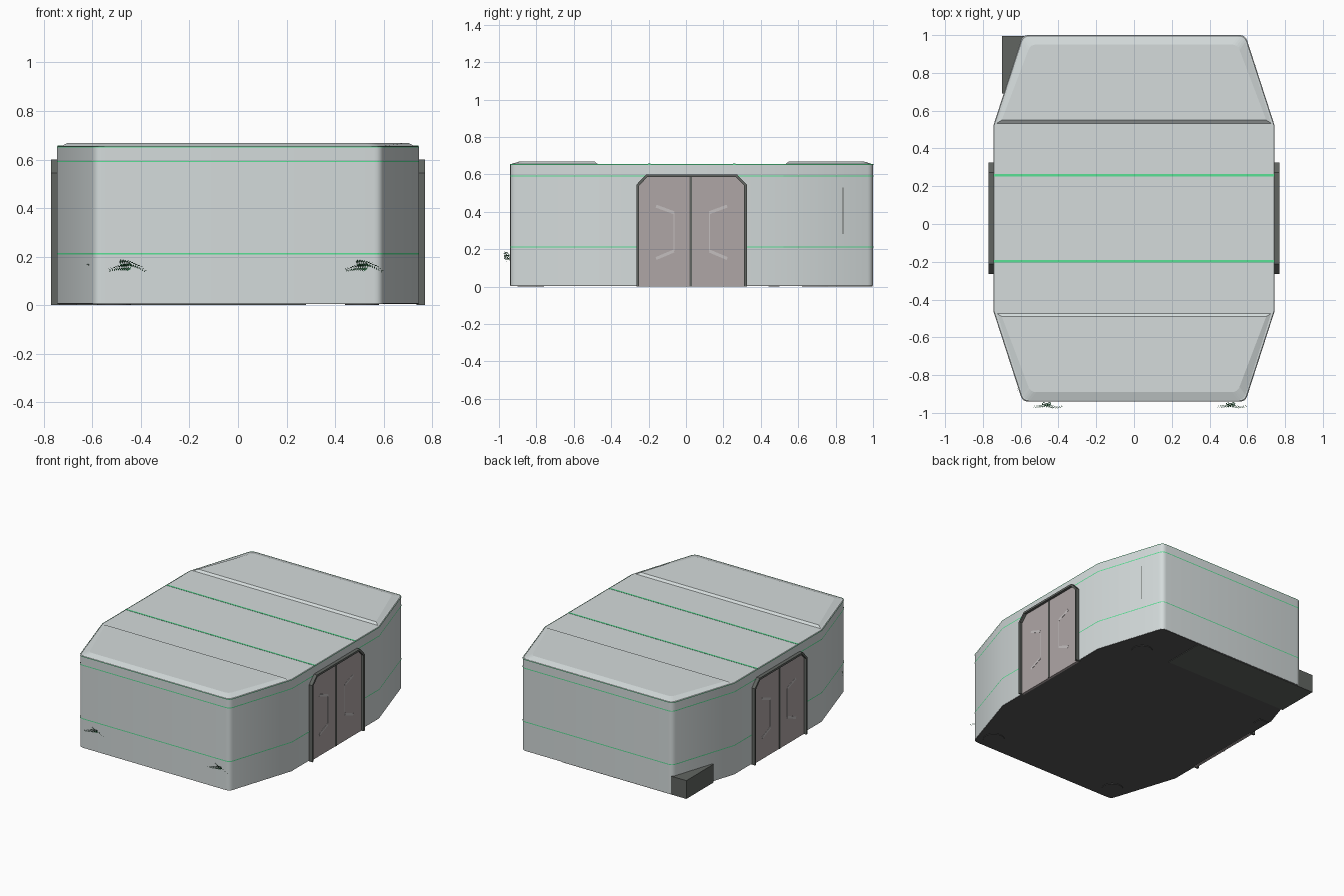
import bpy, bmesh
from mathutils import Vector

if "Cube" in bpy.data.objects:
    bpy.data.objects.remove(bpy.data.objects["Cube"])

YC = 0.03  # hull centre in y


def mat(name, c):
    m = bpy.data.materials.new(name)
    m.diffuse_color = (*c, 1)
    m.use_nodes = True
    m.node_tree.nodes["Principled BSDF"].inputs["Base Color"].default_value = m.diffuse_color
    return m


HULL = mat("pale_shell", (0.66, 0.71, 0.71))
DARK = mat("dark_metal", (0.09, 0.09, 0.09))
FRAME = mat("frame_grey", (0.12, 0.13, 0.12))
DOOR = mat("door_tint", (0.43, 0.38, 0.38))
TRIM = mat("door_trim", (0.55, 0.52, 0.52))
GREEN = mat("green_light", (0.1, 0.75, 0.3))
LEAF = mat("leaf_green", (0.03, 0.2, 0.07))


def finish(bm, name, m, smooth=False):
    bmesh.ops.recalc_face_normals(bm, faces=bm.faces)
    me = bpy.data.meshes.new(name)
    bm.to_mesh(me)
    bm.free()
    ob = bpy.data.objects.new(name, me)
    bpy.context.collection.objects.link(ob)
    me.materials.append(m)
    if smooth:
        bpy.ops.object.select_all(action='DESELECT')
        ob.select_set(True)
        bpy.context.view_layer.objects.active = ob
        bpy.ops.object.shade_smooth_by_angle(angle=0.55)
    return ob


def add_loft(bm, rings, caps=True):
    vs = [[bm.verts.new(p) for p in r] for r in rings]
    n = len(rings[0])
    for a, b in zip(vs, vs[1:]):
        for i in range(n):
            bm.faces.new((a[i], a[(i + 1) % n], b[(i + 1) % n], b[i]))
    if caps:
        bm.faces.new(vs[0])
        bm.faces.new(vs[-1])


def loft(name, rings, m, caps=True, smooth=False):
    bm = bmesh.new()
    add_loft(bm, rings, caps)
    return finish(bm, name, m, smooth)


def box(name, lo, hi, m):
    sq = [(lo[0], lo[1]), (hi[0], lo[1]), (hi[0], hi[1]), (lo[0], hi[1])]
    return loft(name, [[(x, y, z) for x, y in sq] for z in (lo[2], hi[2])], m)


def half_end(inner, end, ye, yi, r=0.03):
    """Right edge of a tapered end: rounded end corner, then inner point."""
    c, q = Vector((end, ye)), Vector((inner, yi))
    a = c - Vector((r, 0))
    b = c + (q - c).normalized() * r
    arc = [a * (1 - t) ** 2 + c * 2 * t * (1 - t) + b * t * t for t in (0, .25, .5, .75, 1)]
    return arc + [q]


def outline(d, z):
    e = half_end(0.745 + d, 0.59 + d, 0.97 + d, 0.49)
    right = [(p.x, -p.y) for p in e] + [(p.x, p.y) for p in reversed(e)]
    pts = right + [(-x, y) for x, y in reversed(right)]
    return [(x, y + YC, z) for x, y in pts]


# Hull shell, dark floor and raised roof ends
loft("hull", [outline(0, 0.006), outline(0, 0.652), outline(-0.004, 0.656)], HULL, smooth=True)
loft("floor", [outline(-0.002, 0.004), outline(-0.002, 0.008)], DARK)
for s, label in ((-1, "front"), (1, "back")):
    def ring(inner, end, ye, yi, z):
        e = half_end(inner, end, ye, yi)
        pts = [(p.x, p.y) for p in e] + [(-p.x, p.y) for p in reversed(e)]
        return [(x, s * y + YC, z) for x, y in pts]
    loft(label + "_roof_panel", [ring(0.728, 0.583, 0.965, 0.502, 0.655),
                                 ring(0.7, 0.548, 0.92, 0.52, 0.669)], HULL)

# Green light lines around the walls and across the roof
for z, h in ((0.212, 0.003), (0.592, 0.003), (0.6525, 0.002)):
    loft("wall_light", [outline(0.0015, z - h), outline(0.0015, z + h)], GREEN, caps=False)
for y in (-0.197, 0.258):
    box("roof_light", (-0.744, y - 0.006, 0.654), (0.744, y + 0.006, 0.6575), GREEN)


# Side doors, mirrored left and right
def prism_x(name, yz, x0, x1, m):
    return loft(name, [[(x, y + YC, z) for y, z in yz] for x in (x0, x1)], m)


def bar(name, p, q, w, x0, x1, m):
    p, q = Vector(p), Vector(q)
    n = (q - p).orthogonal().normalized() * w / 2
    return prism_x(name, [p + n, q + n, q - n, p - n], x0, x1, m)


def arch(i):
    h = [(0.295 - i, 0), (0.295 - i, 0.545 - i * 0.4), (0.242 - i * 0.4, 0.6 - i)]
    return h + [(-y, z) for y, z in reversed(h)]


for s, label in ((1, "right"), (-1, "left")):
    outer, inner = arch(0), arch(0.014)
    prism_x(label + "_door_frame", outer + inner[::-1], s * 0.735, s * 0.77, FRAME)
    prism_x(label + "_door", arch(0.012), s * 0.735, s * 0.752, DOOR)
    box(label + "_door_seam", (min(s * 0.74, s * 0.757), YC - 0.011, 0.001),
        (max(s * 0.74, s * 0.757), YC + 0.001, 0.59), FRAME)
    for k in (-1, 1):
        path = [(k * 0.19, 0.43), (k * 0.095, 0.395), (k * 0.095, 0.19), (k * 0.19, 0.15)]
        for (a, b), w in zip(zip(path, path[1:]), (0.016, 0.006, 0.016)):
            bar(label + "_door_trim", a, b, w, s * 0.75, s * 0.7535, TRIM)

# Thin panel seam on the right rear wall
x_seam = 0.745 - 0.155 * (0.84 - 0.52) / 0.48
box("wall_seam", (x_seam - 0.01, 0.838, 0.28), (x_seam + 0.0015, 0.841, 0.53), FRAME)

# Rear step block sticking out at the back left corner, small floor block
box("rear_step", (-0.70, 0.69, 0), (0.28, 0.996, 0.13), FRAME)
box("floor_block", (-0.735, 0.44, 0.0), (-0.665, 0.50, 0.02), DARK)

# Round feet
for x, y in ((0.51, 0.69), (0.51, -0.83), (-0.51, -0.83)):
    bm = bmesh.new()
    bmesh.ops.create_cone(bm, cap_ends=True, segments=24, radius1=0.07, radius2=0.07, depth=0.008)
    bmesh.ops.translate(bm, verts=bm.verts, vec=(x, y, 0.004))
    finish(bm, "foot", DARK)


# Fern fronds poking out of the front wall
def frond(bm, p0, p1, p2, size, n=10):
    p0, p1, p2 = Vector(p0), Vector(p1), Vector(p2)
    up = Vector((0, -0.55, 0.83))
    for i in range(n):
        t = i / (n - 1)
        c = p0 * (1 - t) ** 2 + p1 * 2 * t * (1 - t) + p2 * t * t
        d = ((p1 - p0) * (1 - t) + (p2 - p1) * t).normalized()
        side = d.cross(up).normalized().cross(d).normalized()
        ln = size * (1 - 0.55 * t)
        for k in (-1, 1):
            a = (d * 0.55 + side * k * 0.8 + Vector((0, -0.1, -0.15))).normalized()
            w = d * ln * 0.22
            bm.faces.new([bm.verts.new(v) for v in
                          (c, c + a * ln * 0.5 + w, c + a * ln, c + a * ln * 0.5 - w)])


for dx in (0, 0.975):
    bm = bmesh.new()
    frond(bm, (-0.44 + dx, -0.945, 0.158), (-0.48 + dx, -0.965, 0.162), (-0.525 + dx, -0.965, 0.147), 0.026)
    frond(bm, (-0.485 + dx, -0.945, 0.172), (-0.44 + dx, -0.975, 0.184), (-0.385 + dx, -0.965, 0.144), 0.024, 12)
    finish(bm, "fern", LEAF)
bm = bmesh.new()
frond(bm, (-0.616, -0.87, 0.17), (-0.622, -0.865, 0.16), (-0.61, -0.89, 0.135), 0.01, 4)
finish(bm, "fern_tip", LEAF)
